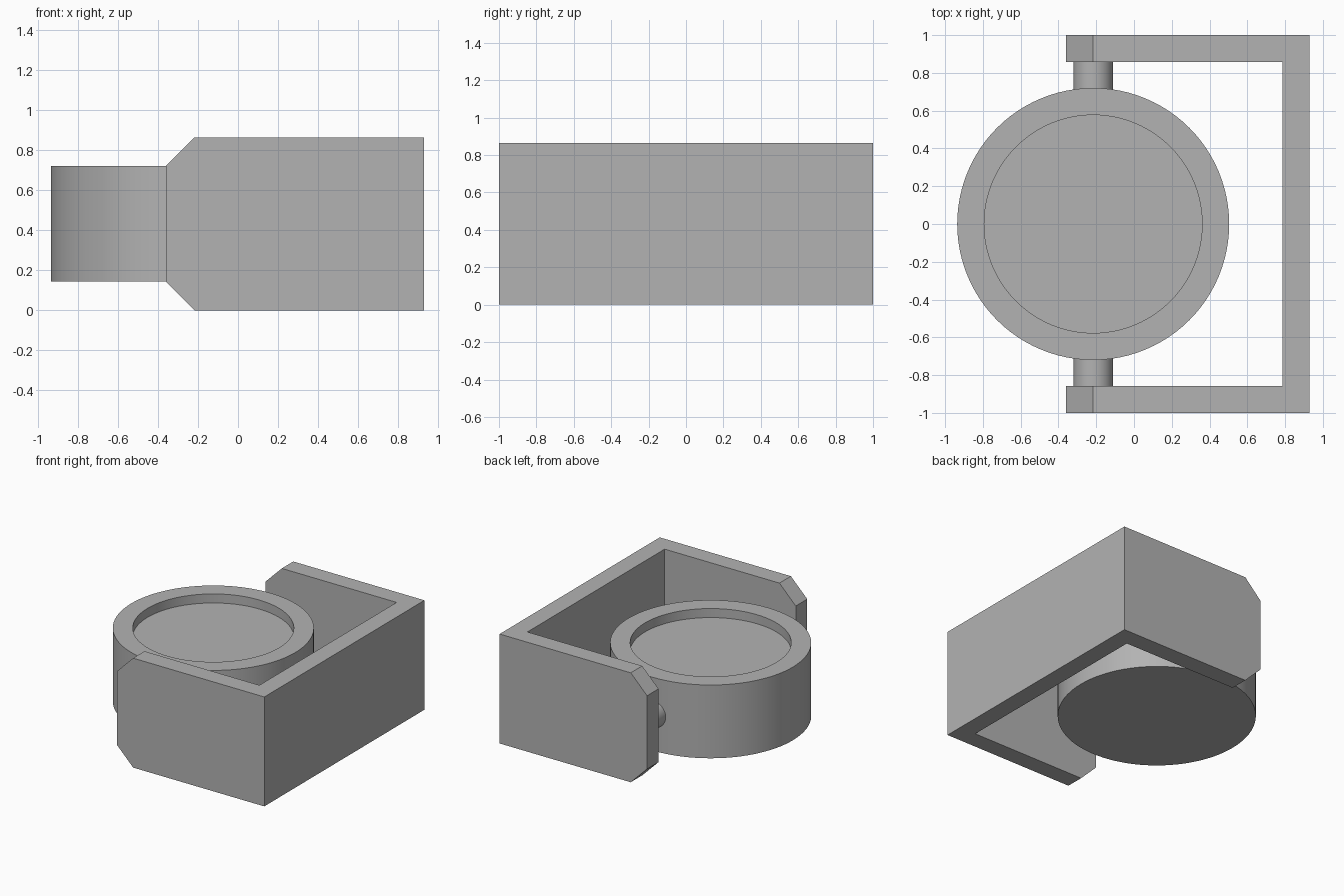
import bpy
import bmesh
import math
from mathutils import Matrix, Vector

cube = bpy.data.objects.get("Cube")
if cube:
    bpy.data.objects.remove(cube, do_unlink=True)

grey = bpy.data.materials.new("plain grey")
grey.use_nodes = True
GREY = (0.45, 0.45, 0.45, 1)
grey.diffuse_color = GREY
grey.node_tree.nodes["Principled BSDF"].inputs["Base Color"].default_value = GREY

HEIGHT, WALL = 0.865, 0.143
BACK, TIP = 0.93, -0.36          # bracket extent along x
AXIS_X, AXIS_Z = -0.216, HEIGHT / 2
DRUM_R = 0.72


def finish(name, bm, smooth=False):
    bmesh.ops.recalc_face_normals(bm, faces=bm.faces)
    mesh = bpy.data.meshes.new(name)
    bm.to_mesh(mesh)
    bm.free()
    obj = bpy.data.objects.new(name, mesh)
    bpy.context.collection.objects.link(obj)
    mesh.materials.append(grey)
    if smooth:
        bpy.ops.object.select_all(action="DESELECT")
        obj.select_set(True)
        bpy.context.view_layer.objects.active = obj
        bpy.ops.object.shade_smooth_by_angle(angle=math.radians(30))
    return obj


# U-shaped bracket: plan outline raised to full height
bm = bmesh.new()
inner = 1 - WALL
plan = [(TIP, -1), (BACK, -1), (BACK, 1), (TIP, 1),
        (TIP, inner), (BACK - WALL, inner), (BACK - WALL, -inner), (TIP, -inner)]
base = bm.faces.new([bm.verts.new((x, y, 0)) for x, y in plan])
raised = bmesh.ops.extrude_face_region(bm, geom=[base])["geom"]
bmesh.ops.translate(bm, vec=(0, 0, HEIGHT),
                    verts=[v for v in raised if isinstance(v, bmesh.types.BMVert)])
# Chamfer the arm tips above and below
for side in (-1, 1):
    edge_point = (TIP, 0, AXIS_Z + side * (AXIS_Z - WALL))
    cut = bmesh.ops.bisect_plane(bm, geom=bm.verts[:] + bm.edges[:] + bm.faces[:],
                                 plane_co=edge_point, plane_no=(-1, 0, side),
                                 clear_outer=True)
    rim = [e for e in cut["geom_cut"] if isinstance(e, bmesh.types.BMEdge)]
    bmesh.ops.holes_fill(bm, edges=[e for e in rim if e.is_boundary])
finish("bracket", bm)

# Drum with a shallow round recess on top
bm = bmesh.new()
drum_h = HEIGHT - 2 * WALL
bmesh.ops.create_cone(bm, cap_ends=True, segments=96, radius1=DRUM_R, radius2=DRUM_R,
                      depth=drum_h, matrix=Matrix.Translation((AXIS_X, 0, AXIS_Z)))
top = max(bm.faces, key=lambda f: f.calc_center_median().z)
bmesh.ops.inset_region(bm, faces=[top], thickness=WALL, use_even_offset=True)
walls = bmesh.ops.extrude_face_region(bm, geom=[top])["geom"]
bmesh.ops.translate(bm, vec=Vector((0, 0, -WALL / 2)),
                    verts=[v for v in walls if isinstance(v, bmesh.types.BMVert)])
if top.is_valid:
    bmesh.ops.delete(bm, geom=[top], context="FACES_ONLY")
finish("drum", bm, smooth=True)

# Pivot pins joining the drum to both arms
for name, side in (("front_pin", -1), ("back_pin", 1)):
    bm = bmesh.new()
    start, end = DRUM_R - 0.02, inner + 0.02
    place = Matrix.Translation((AXIS_X, side * (start + end) / 2, AXIS_Z))
    bmesh.ops.create_cone(bm, cap_ends=True, segments=48, radius1=0.105, radius2=0.105,
                          depth=end - start,
                          matrix=place @ Matrix.Rotation(math.pi / 2, 4, "X"))
    finish(name, bm, smooth=True)
